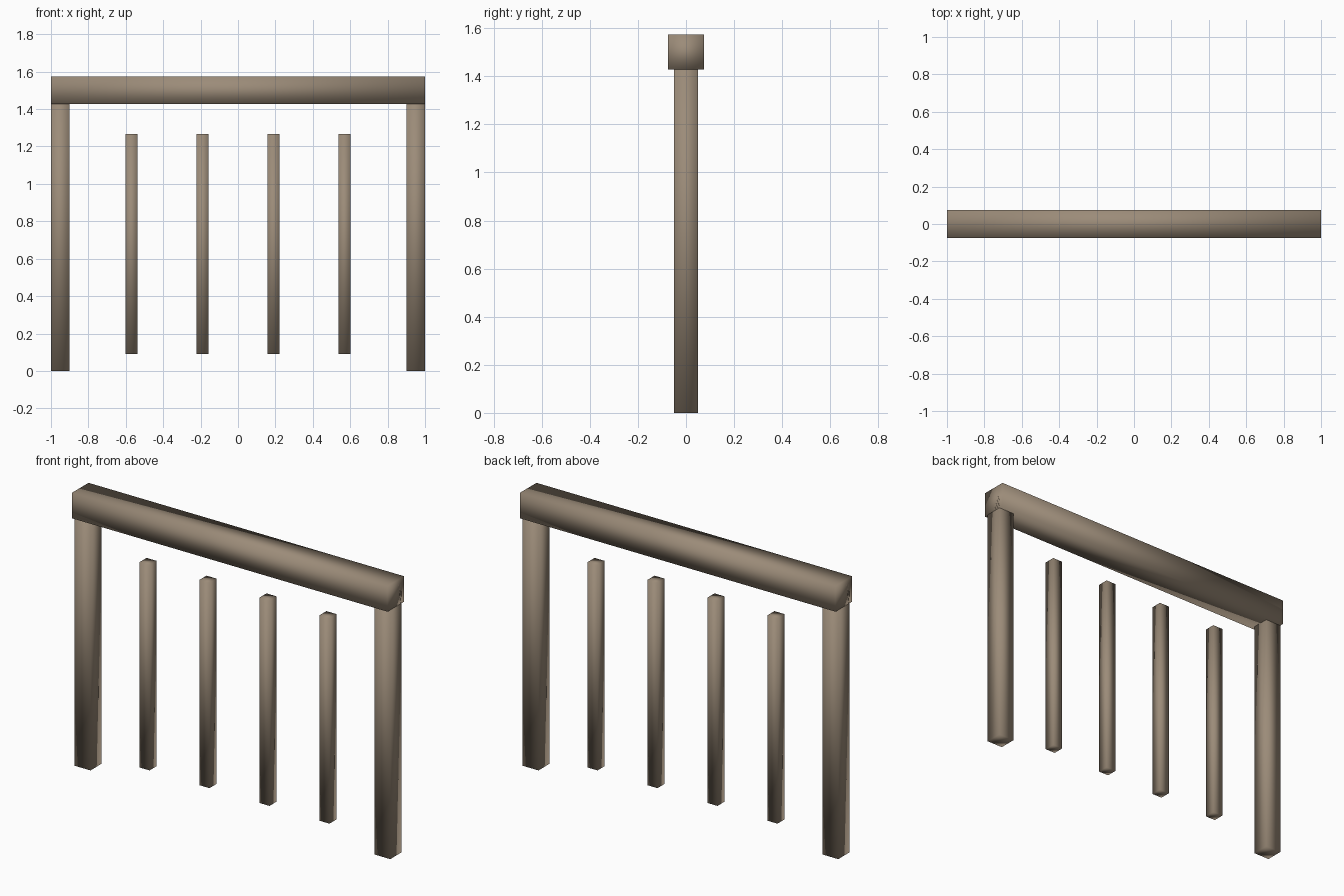
import bpy

if "Cube" in bpy.data.objects:
    bpy.data.objects.remove(bpy.data.objects["Cube"])

wood = bpy.data.materials.new("brown_wood")
wood.diffuse_color = (0.33, 0.26, 0.19, 1)
wood.use_nodes = True
wood.node_tree.nodes["Principled BSDF"].inputs["Base Color"].default_value = wood.diffuse_color


def beam(name, x, z0, z1, width, depth):
    """Smooth-shaded square timber centred on y = 0, spanning z0 to z1."""
    bpy.ops.mesh.primitive_cube_add(size=1, location=(x, 0, (z0 + z1) / 2))
    ob = bpy.context.object
    ob.name = name
    ob.scale = (width, depth, z1 - z0)
    bpy.ops.object.transform_apply(location=False, rotation=False, scale=True)
    bpy.ops.object.shade_smooth()
    ob.data.materials.append(wood)
    return ob


# Top rail
beam("top_rail", 0, 1.427, 1.573, 2.0, 0.15)

# End posts, running up into the rail
for side, x in (("left", -0.95), ("right", 0.95)):
    beam(f"{side}_post", x, 0, 1.543, 0.1, 0.1)

# Thin balusters, evenly spaced between the posts
for i in range(4):
    beam(f"baluster_{i + 1}", -0.57 + 0.38 * i, 0.09, 1.266, 0.064, 0.064)
